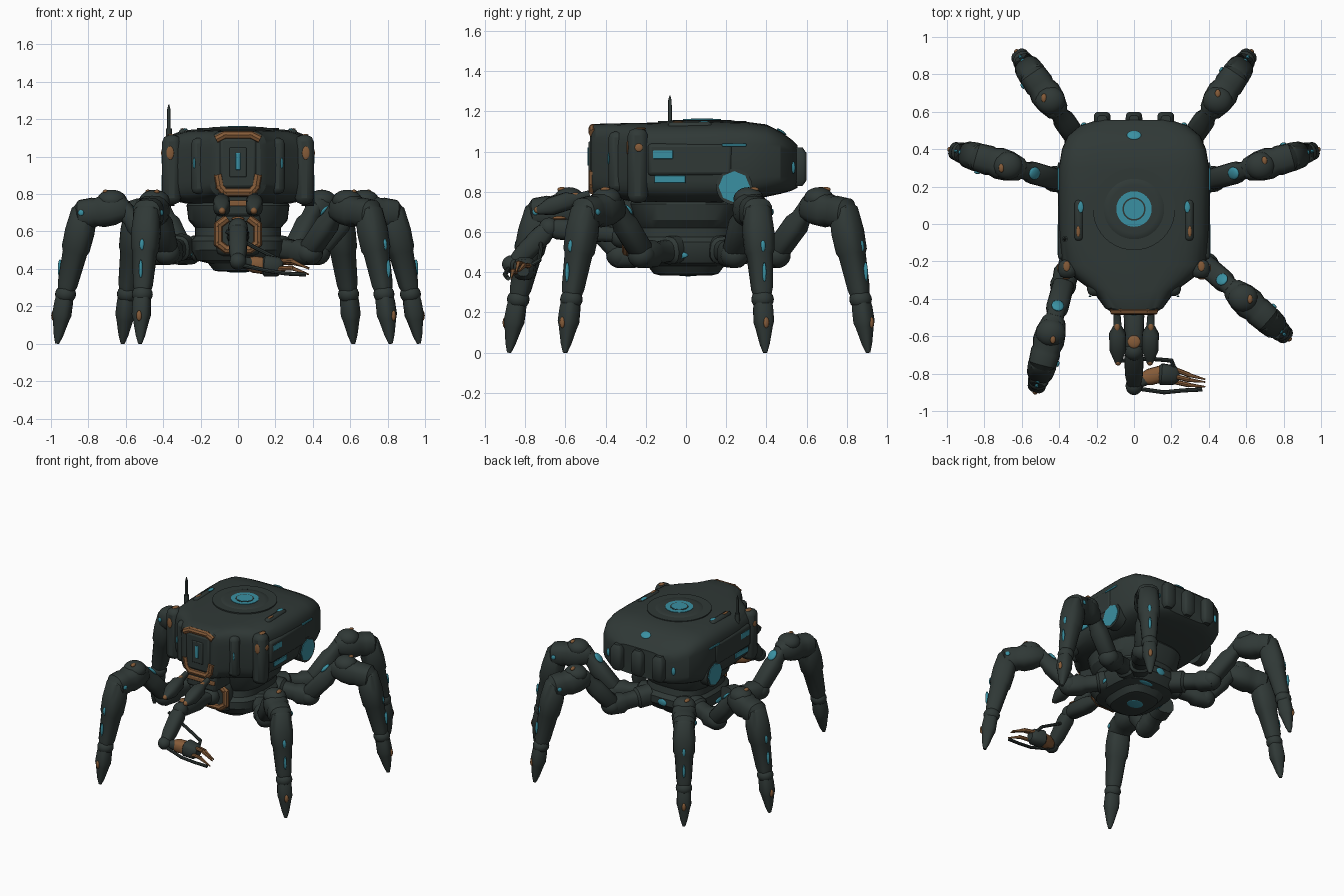
import bpy, bmesh, math
from mathutils import Vector as V, Quaternion

def material(name, rgb):
    m = bpy.data.materials.new(name)
    m.diffuse_color = (*rgb, 1)
    return m

DARK = material("dark gunmetal", (0.029, 0.040, 0.037))
TEAL = material("teal glow", (0.042, 0.28, 0.36))
RUST = material("rust orange", (0.235, 0.105, 0.04))

def finish(name, bm, mat, angle=40, bevel=0):
    bmesh.ops.recalc_face_normals(bm, faces=bm.faces[:])
    me = bpy.data.meshes.new(name)
    bm.to_mesh(me)
    bm.free()
    ob = bpy.data.objects.new(name, me)
    bpy.context.collection.objects.link(ob)
    me.materials.append(mat)
    bpy.ops.object.select_all(action='DESELECT')
    bpy.context.view_layer.objects.active = ob
    ob.select_set(True)
    if bevel:
        b = ob.modifiers.new("bevel", 'BEVEL')
        b.width, b.segments = bevel, 2
    bpy.ops.object.shade_smooth_by_angle(angle=math.radians(angle))
    return ob

def loft(name, rings, mat, angle=40):
    """Skin a list of equal-length rings and cap both ends."""
    bm = bmesh.new()
    vs = [[bm.verts.new(p) for p in r] for r in rings]
    n = len(rings[0])
    for a, b in zip(vs, vs[1:]):
        for i in range(n):
            bm.faces.new((a[i], a[(i + 1) % n], b[(i + 1) % n], b[i]))
    bm.faces.new(vs[0])
    bm.faces.new(vs[-1])
    return finish(name, bm, mat, angle)

def oval(a, b, e=2.0, n=32):
    """Superellipse outline as (u, v) pairs."""
    pts = []
    for i in range(n):
        c, s = math.cos(math.tau * i / n), math.sin(math.tau * i / n)
        pts.append((a * math.copysign(abs(c) ** (2 / e), c), b * math.copysign(abs(s) ** (2 / e), s)))
    return pts

def facing(d):
    d = V(d).normalized()
    return Quaternion() if d.z > 0.99 else d.to_track_quat('Z', 'Y')

def seg(name, p0, p1, prof, mat=DARK, e=2.6, n=16):
    """Shaped limb from p0 to p1; profile is (fraction, radius)."""
    p0, p1 = V(p0), V(p1)
    q = facing(p1 - p0)
    return loft(name, [[p0.lerp(p1, f) + q @ V((u, v, 0)) for u, v in oval(r, r, e, n)] for f, r in prof], mat)

def rod(name, p0, p1, r, mat=DARK, n=16):
    return seg(name, p0, p1, [(0, r), (1, r)], mat, 2, n)

def blob(name, c, size, mat=DARK, normal=(0, 0, 1)):
    """Ellipsoid; thin ones act as painted patches."""
    bm = bmesh.new()
    bmesh.ops.create_uvsphere(bm, u_segments=20, v_segments=12, radius=1)
    q = facing(normal)
    for v in bm.verts:
        v.co = V(c) + q @ V([v.co[i] * size[i] for i in range(3)])
    return finish(name, bm, mat)

def box(name, c, size, mat=DARK, bevel=0.02):
    bm = bmesh.new()
    bmesh.ops.create_cube(bm, size=1)
    for v in bm.verts:
        v.co = V(c) + V([v.co[i] * size[i] for i in range(3)])
    return finish(name, bm, mat, 40, bevel)

def chain(name, pts, r, mat):
    for a, b in zip(pts, pts[1:]):
        d = (V(b) - V(a)).normalized() * r * 0.4
        rod(name, V(a) - d, V(b) + d, r, mat, 8)

# upper hull: sections along y (y, half width, bottom, top)
secs = [(-.47, .12, .80, 1.13), (-.45, .155, .785, 1.138), (-.36, .22, .77, 1.14), (-.29, .315, .755, 1.142),
        (-.22, .385, .745, 1.143), (-.05, .40, .74, 1.146), (.15, .403, .74, 1.15), (.30, .402, .755, 1.148),
        (.40, .385, .775, 1.135), (.47, .355, .79, 1.10), (.525, .29, .805, 1.06), (.555, .20, .82, 1.03)]
loft("upper_hull", [[(u, y, (b + t) / 2 + v) for u, v in oval(w, (t - b) / 2, 4.5, 40)]
                    for y, w, b, t in secs], DARK, 25)

# lower body: sections up z (z, x radius, y radius)
low = [(.385, .10, .13), (.392, .13, .16), (.43, .16, .19), (.445, .22, .24), (.50, .25, .28), (.55, .25, .28),
       (.575, .23, .25), (.62, .23, .24), (.66, .265, .26), (.74, .275, .285), (.77, .26, .27)]
loft("lower_body", [[(u, v, z) for u, v in oval(a, b, 3, 32)] for z, a, b in low], DARK, 30)
blob("belly_light", (0, 0.01, .386), (.06, .05, .006), TEAL)
blob("belly_ledge_light", (.06, .20, .44), (.06, .025, .008), TEAL)

# roof dish with ringed light
rod("roof_dish", (0, .08, 1.13), (0, .08, 1.153), .22, n=40)
seg("roof_dish_ring", (0, .08, 1.145), (0, .08, 1.158), [(0, .17), (.7, .16), (1, .13)], DARK, 2, 40)
rod("roof_light", (0, .08, 1.15), (0, .08, 1.161), .095, TEAL, 32)
rod("roof_light_groove", (0, .08, 1.15), (0, .08, 1.1625), .062, DARK, 32)
rod("roof_light_core", (0, .08, 1.15), (0, .08, 1.164), .054, TEAL, 32)
blob("rear_roof_light", (0, .475, 1.098), (.038, .028, .008), TEAL, (0, .55, .83))

# antenna
rod("antenna_base", (-.37, -.08, 1.0), (-.37, -.08, 1.15), .016)
seg("antenna", (-.37, -.08, 1.1), (-.37, -.08, 1.28), [(0, .01), (.85, .009), (1, .002)], n=8)

# front face
box("nose_plate", (0, -.46, .965), (.20, .035, .27), DARK, .03)
box("visor_recess", (0, -.478, .97), (.09, .015, .16), DARK, .006)
box("visor_light", (0, -.486, .975), (.026, .008, .09), TEAL, .003)
F = -.462
chain("brow_frame", [(-.11, F, 1.095), (-.07, F, 1.115), (.07, F, 1.115), (.11, F, 1.095)], .022, RUST)
chain("chin_frame", [(-.105, F, .895), (-.095, F, .84), (-.07, F, .81), (.07, F, .81), (.095, F, .84), (.105, F, .895)],
      .024, RUST)
box("neck", (0, -.34, .75), (.24, .2, .14))
box("neck_trim", (0, -.44, .75), (.23, .02, .03), RUST, .006)
box("chest", (0, -.24, .59), (.24, .12, .24), DARK, .04)
chain("chest_frame", [(x * .105, -.295, .585 + z * .08) for x, z in
                      ((-.6, 1), (-1, .6), (-1, -.6), (-.6, -1), (.6, -1), (1, -.6), (1, .6), (.6, 1))], .023, RUST)

# mirrored hull details
for s in (-1, 1):
    box("front_pod", (s * .355, -.24, .93), (.10, .10, .37), DARK, .035)
    box("cheek_block", (s * .21, -.335, .95), (.08, .1, .3), DARK, .03)
    blob("cheek_light", (s * .235, -.386, .965), (.007, .03, .005), TEAL, (0, -1, 0))
    blob("pod_mark", (s * .363, -.291, 1.02), (.02, .036, .006), RUST, (0, -1, 0))
    blob("pod_top_mark", (s * .36, -.225, 1.115), (.018, .028, .006), RUST)
    box("shoulder_ridge", (s * .295, .02, 1.125), (.045, .22, .045), DARK, .018)
    blob("ridge_light", (s * .285, .09, 1.146), (.015, .03, .006), TEAL)
    blob("ridge_mark", (s * .298, -.04, 1.146), (.010, .03, .006), RUST)
    box("side_armour", (s * .385, .02, .96), (.045, .42, .16), DARK, .018)
    rod("side_port", (s * .34, .24, .825), (s * .405, .24, .825), .09, n=32)
    rod("side_port_light", (s * .40, .24, .825), (s * .41, .24, .825), .078, TEAL, 8)
    for y, z, w, h in ((-.115, .985, .10, .042), (-.08, .862, .155, .036), (.24, 1.033, .12, .014)):
        box("side_light", (s * .405, y, z), (.009, w, h), TEAL, .003)
    blob("side_mark", (s * .405, -.235, 1.02), (.02, .02, .006), RUST, (s, 0, 0))
    blob("body_light", (s * .25, -.04, .485), (.05, .018, .008), TEAL, (s, 0, 0))
    blob("rear_flank_light", (s * .27, .533, .92), (.014, .03, .01), TEAL, (s * .4, .9, 0))
    # mandibles below the face
    seg("mandible", (s * .09, -.48, .79), (s * .085, -.74, .705),
        [(0, .018), (.25, .022), (.4, .045), (.75, .045), (1, .018)])
    blob("mandible_mark", (s * .09, -.55, .785), (.015, .025, .012), RUST)
    blob("mandible_tip", (s * .085, -.735, .71), (.018, .022, .018), RUST)

# rear vents
for x in (-.17, 0, .17):
    seg("rear_vent", (x, .555, .83), (x, .555, 1.02), [(0, .025), (.15, .045), (.85, .045), (1, .025)], DARK, 4)
blob("rear_body_light", (0, .28, .52), (.035, .025, .008), TEAL, (0, 1, 0))

# legs: hip position, foot position
LEGS = [((.22, .33), (.62, .91)), ((-.22, .33), (-.62, .91)), ((.28, .20), (.972, .395)),
        ((-.28, .20), (-.972, .395)), ((.27, -.12), (.82, -.605)), ((-.34, -.18), (-.525, -.885))]
for hip, foot in LEGS:
    h, d = V((*hip, 0)), V((foot[0] - hip[0], foot[1] - hip[1], 0))
    d.normalize()
    reach = (V(foot) - V(hip)).length / .72
    P = lambda t, z: h + d * t * reach + V((0, 0, z))
    side = V((-d.y, d.x, 0))
    seg("hip", P(-.14, .52), P(.17, .48), [(0, .07), (.3, .07), (.35, .055), (.6, .055), (.7, .07), (1, .06)])
    blob("hip_joint", P(.15, .485), (.07, .07, .065))
    seg("thigh", P(.13, .48), P(.39, .77), [(0, .04), (.1, .058), (.55, .06), (.65, .048), (1, .048)])
    if hip[1] < .3:
        blob("thigh_light", P(.262, .708), (.034, .04, .014), TEAL, P(-.28, .26) - h)
    seg("knee", P(.31, .725), P(.61, .69),
        [(0, .035), (.08, .06), (.3, .08), (.5, .085), (.62, .075), (.68, .08), (.9, .076), (1, .045)])
    blob("knee_cap", P(.41, .765), (.08, .075, .058))
    blob("knee_mark", P(.44, .812) + side * .02, (.015, .024, .012), RUST)
    seg("shin", P(.555, .74), P(.668, .27),
        [(0, .04), (.06, .068), (.3, .077), (.5, .073), (.54, .064), (.9, .052), (1, .04)])
    blob("shin_light", P(.674, .53), (.013, .03, .012), TEAL, d)
    blob("shin_stripe", P(.699, .40), (.010, .05, .012), TEAL, d)
    blob("knee_light", P(.56, .70) + side * .079, (.016, .016, .008), TEAL, side)
    blob("ankle", P(.668, .265), (.056, .056, .05))
    seg("foot", P(.668, .28), P(.715, .0), [(0, .04), (.2, .048), (.45, .05), (.55, .042), (.85, .024), (1, .010)])
    blob("foot_mark", P(.735, .15), (.014, .028, .012), RUST, d)

# front arm
blob("arm_shoulder", (0, -.32, .58), (.06, .06, .06))
seg("upper_arm", (0, -.30, .58), (0, -.68, .62), [(0, .035), (.3, .04), (.5, .055), (.9, .052), (1, .035)])
blob("elbow", (0, -.68, .62), (.052, .052, .052))
blob("elbow_mark", (0, -.63, .668), (.035, .035, .012), RUST)
seg("forearm", (0, -.68, .62), (0, -.86, .44), [(0, .04), (.2, .052), (.7, .048), (1, .035)])
blob("wrist", (0, -.865, .44), (.045, .05, .045))
seg("wrist_link", (0, -.86, .44), (.10, -.81, .42), [(0, .03), (1, .035)])
seg("palm", (.04, -.83, .43), (.15, -.80, .415), [(0, .03), (.4, .045), (1, .045)], RUST)
seg("knuckles", (.12, -.80, .42), (.24, -.81, .41), [(0, .03), (.2, .058), (.8, .052), (1, .03)])
# fingers
for y0, y1, z0, z1, m in ((-.77, -.83, .43, .405, RUST), (-.81, -.845, .44, .40, RUST), (-.84, -.87, .40, .37, RUST)):
    chain("finger", [(.20, y0, z0), (.29, (y0 + y1) / 2 - .005, z0 + .005)], .013, m)
    seg("finger_tip", (.285, (y0 + y1) / 2 - .005, z0 + .005), (.38, y1, z1), [(0, .012), (1, .004)], m, n=8)
chain("thumb", [(.02, -.88, .42), (.16, -.90, .39), (.26, -.89, .375), (.36, -.885, .37)], .011, DARK)
chain("arm_cable", [(-.06, -.73, .60), (.08, -.72, .52), (.20, -.73, .46), (.22, -.78, .43)], .011, DARK)
